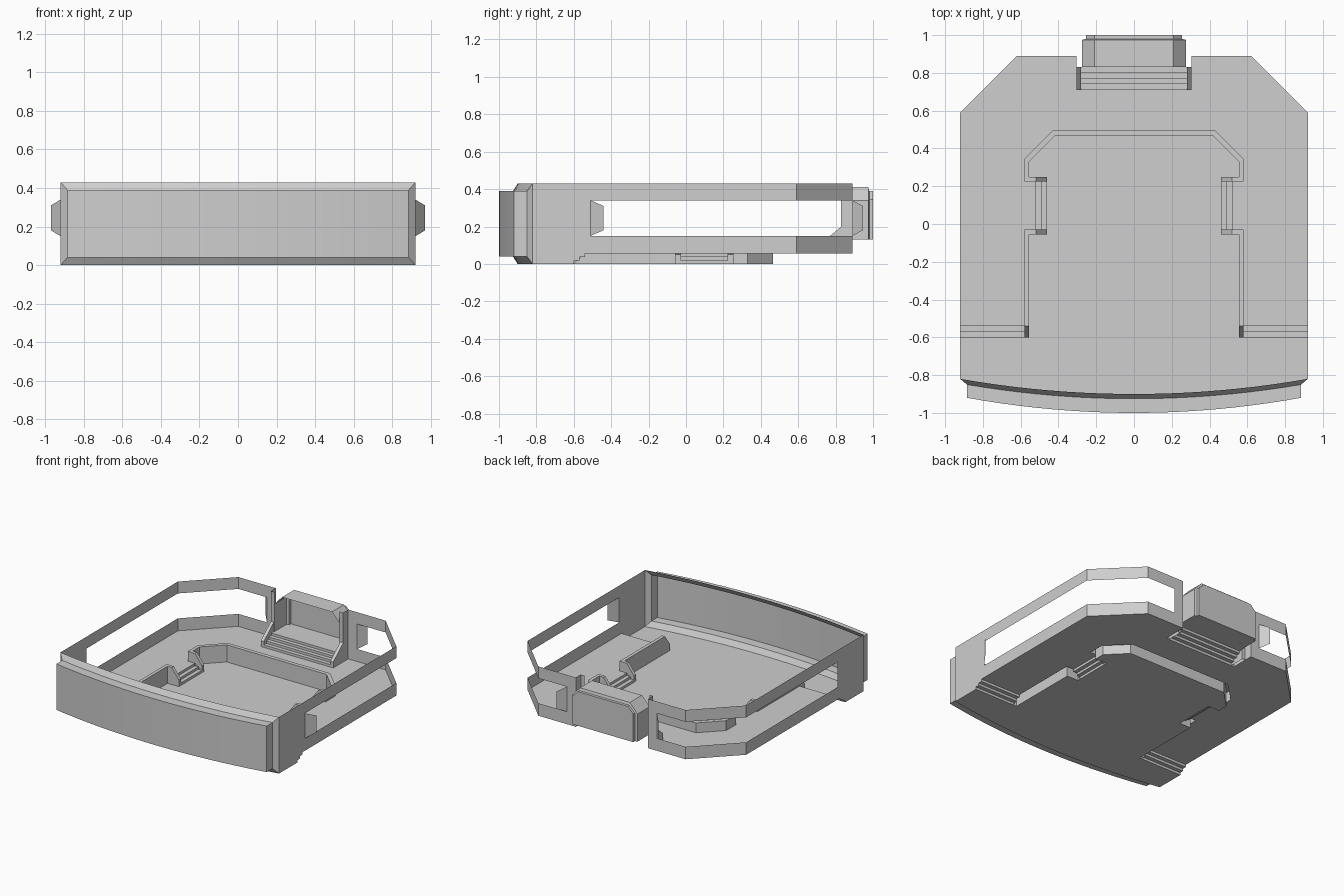
import bpy, bmesh

cube = bpy.data.objects.get("Cube")
if cube:
    bpy.data.objects.remove(cube)

GREY = (0.62, 0.62, 0.62, 1)
mat = bpy.data.materials.new("light_grey")
mat.use_nodes = True
mat.diffuse_color = GREY
mat.node_tree.nodes["Principled BSDF"].inputs["Base Color"].default_value = GREY

LOW, FLOOR, RAIL, TOP = 0.0, 0.055, 0.13, 0.43    # main levels
SILL, LINTEL = 0.15, 0.34                         # window slot
WALL_X, BACK_Y = 0.92, 0.89


def part(name, faces):
    """Make a thin panel part from polygons, mirrored across the centre."""
    bm = bmesh.new()
    for f in faces:
        bm.faces.new([bm.verts.new(p) for p in f])
    bmesh.ops.remove_doubles(bm, verts=bm.verts, dist=0.0005)
    bmesh.ops.dissolve_degenerate(bm, edges=bm.edges, dist=0.0005)
    bmesh.ops.recalc_face_normals(bm, faces=bm.faces)
    me = bpy.data.meshes.new(name)
    bm.to_mesh(me)
    bm.free()
    me.materials.append(mat)
    ob = bpy.data.objects.new(name, me)
    bpy.context.collection.objects.link(ob)
    m = ob.modifiers.new("mirror", "MIRROR")
    m.use_clip = True
    m.merge_threshold = 0.0005
    return ob


def loft(rows):
    """Quads between successive rows of points."""
    return [[a[i], a[i + 1], b[i + 1], b[i]]
            for a, b in zip(rows, rows[1:]) for i in range(len(a) - 1)]


def flat(pts, z):
    return [(x, y, z) for x, y in pts]


def band(pts, z0, z1):
    return loft([flat(pts, z0), flat(pts, z1)])


def steps(start, run, z0, z1, count):
    """Stair profile as (distance, height) pairs."""
    out, h = [], (z1 - z0) / count
    for i in range(count):
        out += [(start + run * i, z0 + h * i), (start + run * i, z0 + h * (i + 1))]
    return out


def arc(half, edge, centre, z, n=10):
    """Half of the bowed front, from the middle to the side."""
    return [(half * i / n, centre + (edge - centre) * (i / n) ** 2, z)
            for i in range(n + 1)]


# Upper floor, with the pit and the back entrance left open
part("upper_floor", [flat([
    (0, .495), (.43, .495), (.58, .345), (.58, .225), (.52, .225), (.52, -.03),
    (.58, -.03), (.58, -.54), (WALL_X, -.54), (WALL_X, .59), (.62, BACK_Y),
    (.305, BACK_Y), (.305, .71), (0, .71)], FLOOR)])

# Sunken floor reaching the bowed front
front_edge = arc(WALL_X, -.82, -.90, LOW)
part("sunken_floor", [flat([
    (0, .465), (.42, .465), (.555, .33), (.555, .25), (.46, .25), (.46, -.055),
    (.555, -.055), (.555, -.60), (WALL_X, -.60)], LOW) + front_edge[::-1]])


# Low hollow rails around the pit: inner point, outer point, is it full height
def rail(name, path):
    rows = []
    for ix, iy, ox, oy, high in path:
        top, foot = (RAIL, FLOOR) if high else (.05, LOW)
        rows.append([(ix, iy, LOW), (ix, iy, top), (ox, oy, top), (ox, oy, foot)])
    caps = [r for r, p in zip(rows, path) if not p[4]]
    part(name, loft(rows) + caps)


rail("back_rail", [(0, .465, 0, .495, 1), (.42, .465, .43, .495, 1),
                   (.555, .33, .58, .345, 1), (.555, .25, .58, .225, 1),
                   (.52, .25, .52, .225, 1), (.46, .25, .46, .225, 0)])
rail("side_rail", [(.46, -.055, .46, -.03, 0), (.52, -.055, .52, -.03, 1),
                   (.555, -.055, .58, -.03, 1), (.555, -.54, .58, -.54, 1),
                   (.555, -.60, .58, -.60, 0)])

# Stairs between the levels
front_steps = steps(-.60, .03, LOW, FLOOR, 3)
part("front_stairs", loft([[(x, y, z) for y, z in front_steps] for x in (.58, WALL_X)]))
side_steps = steps(.46, .03, LOW, FLOOR, 3)
part("side_stairs", loft([[(x, y, z) for x, z in side_steps] for y in (-.03, .225)]))
back_steps = steps(.71, .03, FLOOR, .13, 4) + [(.83, .13)]
part("entrance_stairs", loft([[(x, y, z) for y, z in back_steps] for x in (0, .28)]))

# Sloped stringers beside the entrance stairs
side = [(.71, FLOOR), (.71, .10), (.83, .20), (.83, FLOOR)]
rows = [[(x, y, z) for y, z in side] for x in (.28, .305)]
part("entrance_stringer", loft(rows) + rows)

# Outer wall with the wrap-around window slot
slot = [(WALL_X, -.51), (WALL_X, .59), (.62, BACK_Y), (.38, BACK_Y)]
part("lower_wall", band(slot, FLOOR, SILL))
part("upper_wall", band(slot, LINTEL, TOP))
part("side_wall", [[(WALL_X, y, z) for y, z in
                    [(-.82, LOW)] + front_steps + [(-.51, FLOOR), (-.51, TOP), (-.82, TOP)]]])
part("back_wall", band([(.38, BACK_Y), (.305, BACK_Y), (.305, .83), (.275, .83)], FLOOR, TOP))

# Slanted fins at both ends of the slot
for name, (x0, y0), (x1, y1) in (("side_fin", (WALL_X, -.51), (.97, -.44)),
                                 ("back_fin", (.38, BACK_Y), (.43, .945))):
    part(name, [[(x0, y0, SILL), (x1, y1, SILL + .03),
                 (x1, y1, LINTEL - .03), (x0, y0, LINTEL)]])

# Bowed front: bevelled frame and projecting hollow panel
rings = []
for half, edge, centre, z0, z1 in ((WALL_X, -.82, -.90, LOW, TOP),
                                   (.885, -.85, -.925, .04, .39),
                                   (.885, -.92, -1.0, .04, .39)):
    rings.append(arc(half, edge, centre, z0) + arc(half, edge, centre, z1)[::-1])
n = len(rings[0]) // 2
part("front_wall", loft(rings) + loft([rings[2][:n], rings[2][n:][::-1]]))

# Entrance alcove with chamfered top and inset back plate
big = [(0, .13), (.275, .13), (.275, .34), (.21, .41), (0, .41)]
small = [(0, .13), (.255, .13), (.255, .345), (.21, .39), (0, .39)]
rows = [[(x, y, z) for x, z in prof] for y, prof in
        ((.83, big), (.975, big), (.98, small), (1.0, small))]
part("entrance_alcove", loft(rows) + [rows[-1]])
